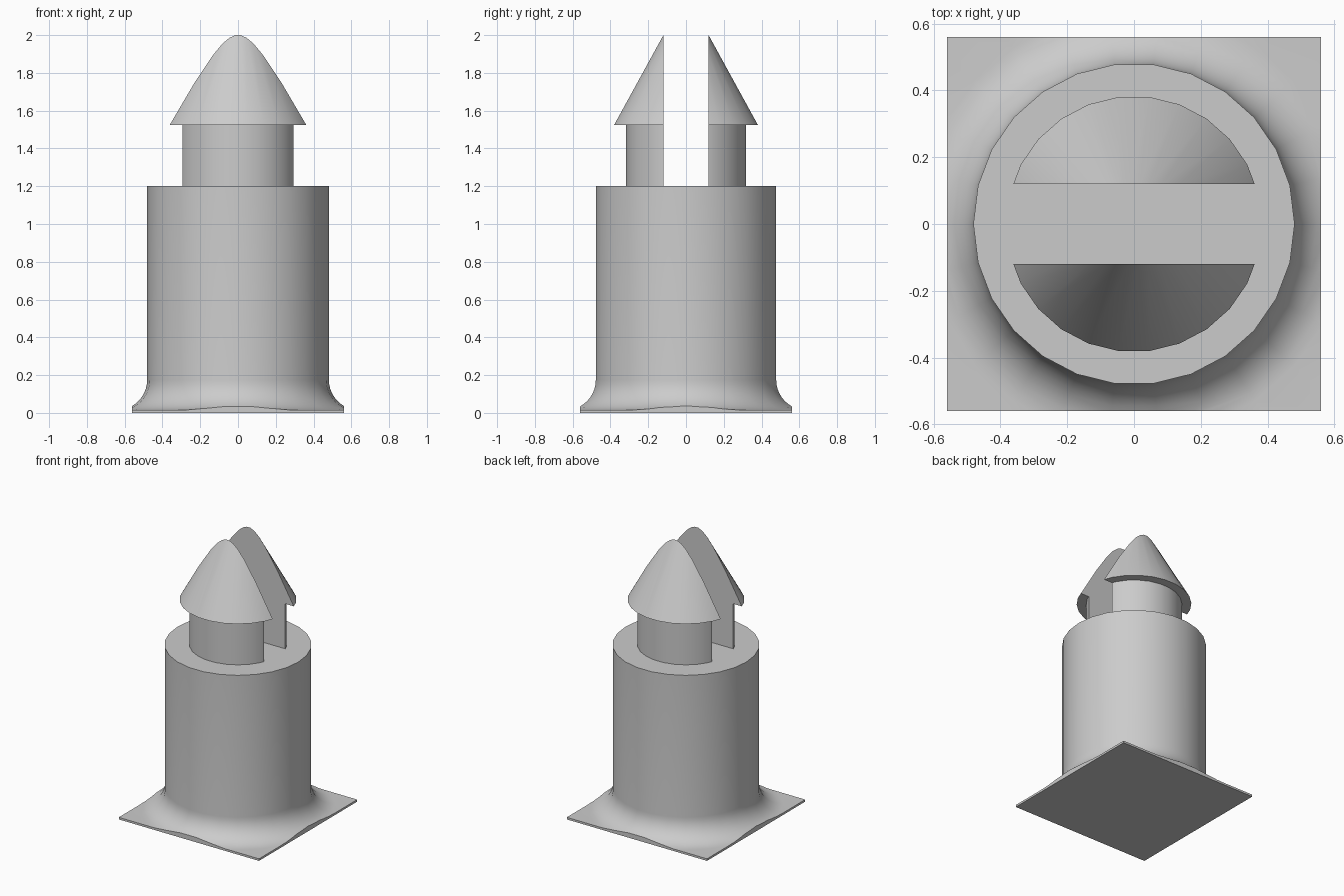
import bpy
import bmesh
from math import cos, sin, pi, radians
from mathutils import Vector

SIDES = 26
HALF = 0.56        # half width of the square foot
SLOT = 0.12        # half width of the slot between the prongs
PLATE = 0.015      # thickness of the foot

cube = bpy.data.objects.get("Cube")
if cube:
    bpy.data.objects.remove(cube, do_unlink=True)

grey = bpy.data.materials.new("plain_grey")
grey.use_nodes = True
COLOUR = (0.6, 0.6, 0.6, 1)
grey.diffuse_color = COLOUR
grey.node_tree.nodes["Principled BSDF"].inputs["Base Color"].default_value = COLOUR


def turned_solid(name, profile, cuts):
    """Revolve (radius, z) points, then trim by (point, outward normal) planes."""
    bm = bmesh.new()
    rings = [[bm.verts.new((r * cos(2 * pi * i / SIDES), r * sin(2 * pi * i / SIDES), z))
              for i in range(SIDES)] for r, z in profile]
    for low, high in zip(rings, rings[1:]):
        for i in range(SIDES):
            j = (i + 1) % SIDES
            bm.faces.new((low[i], low[j], high[j], high[i]))
    bm.faces.new(rings[0][::-1])
    bm.faces.new(rings[-1])
    for point, normal in cuts:
        geom = bm.verts[:] + bm.edges[:] + bm.faces[:]
        bmesh.ops.bisect_plane(bm, geom=geom, plane_co=point, plane_no=normal,
                               clear_outer=True)
        rim = [e for e in bm.edges if e.is_boundary]
        bmesh.ops.holes_fill(bm, edges=rim, sides=0)
    bmesh.ops.recalc_face_normals(bm, faces=bm.faces[:])
    mesh = bpy.data.meshes.new(name)
    bm.to_mesh(mesh)
    bm.free()
    mesh.materials.append(grey)
    obj = bpy.data.objects.new(name, mesh)
    bpy.context.collection.objects.link(obj)
    bpy.ops.object.select_all(action='DESELECT')
    obj.select_set(True)
    bpy.context.view_layer.objects.active = obj
    bpy.ops.object.shade_smooth_by_angle(angle=radians(30))
    return obj


# Column flaring through a fillet into a square foot
radius, fillet, steps = 0.481, 0.16, 10
profile = [(0.9, 0), (0.9, PLATE)]
for k in range(steps + 1):
    a = pi / 2 * k / steps
    profile.append((radius + fillet * (1 - sin(a)), PLATE + fillet * (1 - cos(a))))
profile.append((radius, 1.2))
square = [(Vector(d) * HALF, Vector(d))
          for d in ((1, 0, 0), (-1, 0, 0), (0, 1, 0), (0, -1, 0))]
turned_solid("column_and_foot", profile, square)

# Two prongs facing each other across the slot, each with a half-cone barb
for side, label in ((-1, "front"), (1, "back")):
    slot = [(Vector((0, side * SLOT, 0)), Vector((0, -side, 0)))]
    turned_solid(label + "_prong", [(0.319, 1.2), (0.319, 1.525)], slot)
    turned_solid(label + "_barb", [(0.383, 1.525), (0.01, 2.2)], slot)
